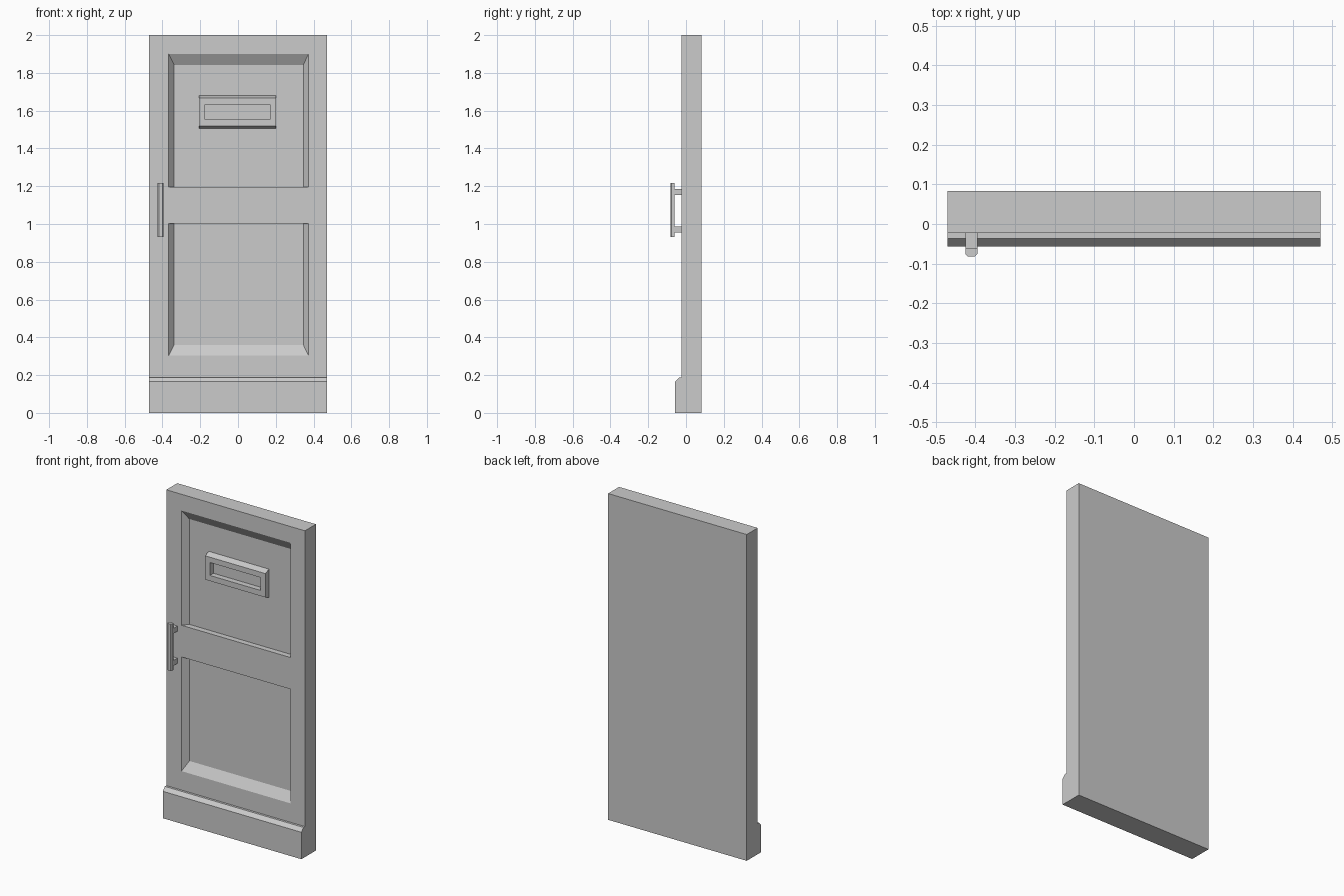
import bpy, bmesh

if "Cube" in bpy.data.objects:
    bpy.data.objects.remove(bpy.data.objects["Cube"])

HALF_W, FRONT, BACK = 0.47, -0.023, 0.083
PANEL_Y = FRONT + 0.035


def finish(name, bm):
    bmesh.ops.recalc_face_normals(bm, faces=bm.faces[:])
    mesh = bpy.data.meshes.new(name)
    bm.to_mesh(mesh)
    bm.free()
    obj = bpy.data.objects.new(name, mesh)
    bpy.context.collection.objects.link(obj)
    return obj


def rect(x0, x1, z0, z1, y):
    return [(x0, y, z0), (x1, y, z0), (x1, y, z1), (x0, y, z1)]


def loft(name, loops, ring=False):
    """Skin matching loops; cap both ends, or join last to first for a ring."""
    bm = bmesh.new()
    rows = [[bm.verts.new(p) for p in loop] for loop in loops]
    n = len(rows[0])
    pairs = list(zip(rows, rows[1:])) + ([(rows[-1], rows[0])] if ring else [])
    for a, b in pairs:
        for i in range(n):
            j = (i + 1) % n
            bm.faces.new((a[i], a[j], b[j], b[i]))
    if not ring:
        bm.faces.new(rows[0])
        bm.faces.new(rows[-1])
    return finish(name, bm)


# Door slab
slab = loft("door_slab", [rect(-HALF_W, HALF_W, 0, 2, FRONT),
                          rect(-HALF_W, HALF_W, 0, 2, BACK)])

# Two recessed panels: sloped sides and outer end, square edge at the middle rail
panels = {"upper": ((1.197, 1.90), (1.197, 1.843)),
          "lower": ((0.303, 1.003), (0.36, 1.003))}
for label, (outer, inner) in panels.items():
    cutter = loft(label + "_panel_cutter", [
        rect(-0.367, 0.373, *outer, FRONT - 0.05),
        rect(-0.367, 0.373, *outer, FRONT),
        rect(-0.338, 0.346, *inner, PANEL_Y)])
    cutter.hide_render = True
    mod = slab.modifiers.new(label + "_panel", 'BOOLEAN')
    mod.operation, mod.solver, mod.object = 'DIFFERENCE', 'EXACT', cutter
    bpy.context.view_layer.objects.active = slab
    bpy.ops.object.modifier_apply(modifier=mod.name)
    bpy.data.objects.remove(cutter)

# Kick board with chamfered top edge
profile = [(FRONT, 0), (-0.057, 0), (-0.057, 0.165), (-0.037, 0.187), (FRONT, 0.187)]
loft("kick_board", [[(x, y, z) for y, z in profile] for x in (-HALF_W, HALF_W)])

# Slot frame with sloped top and bottom, open to the panel behind
loft("slot_frame", [rect(-0.207, 0.202, 1.506, 1.68, PANEL_Y),
                    rect(-0.207, 0.202, 1.52, 1.666, FRONT),
                    rect(-0.175, 0.17, 1.554, 1.633, FRONT),
                    rect(-0.175, 0.17, 1.554, 1.633, PANEL_Y)], ring=True)

# Pull handle: chamfered bar on two brackets
hx = -0.41
bar = [(-0.015, -0.06), (-0.015, -0.076), (-0.009, -0.082),
       (0.009, -0.082), (0.015, -0.076), (0.015, -0.06)]
loft("handle_bar", [[(hx + x, y, z) for x, y in bar] for z in (0.93, 1.217)])
for label, z in (("upper", 1.169), ("lower", 0.972)):
    loft(label + "_handle_bracket",
         [rect(hx - 0.015, hx + 0.015, z - 0.016, z + 0.016, y) for y in (-0.06, FRONT)])
